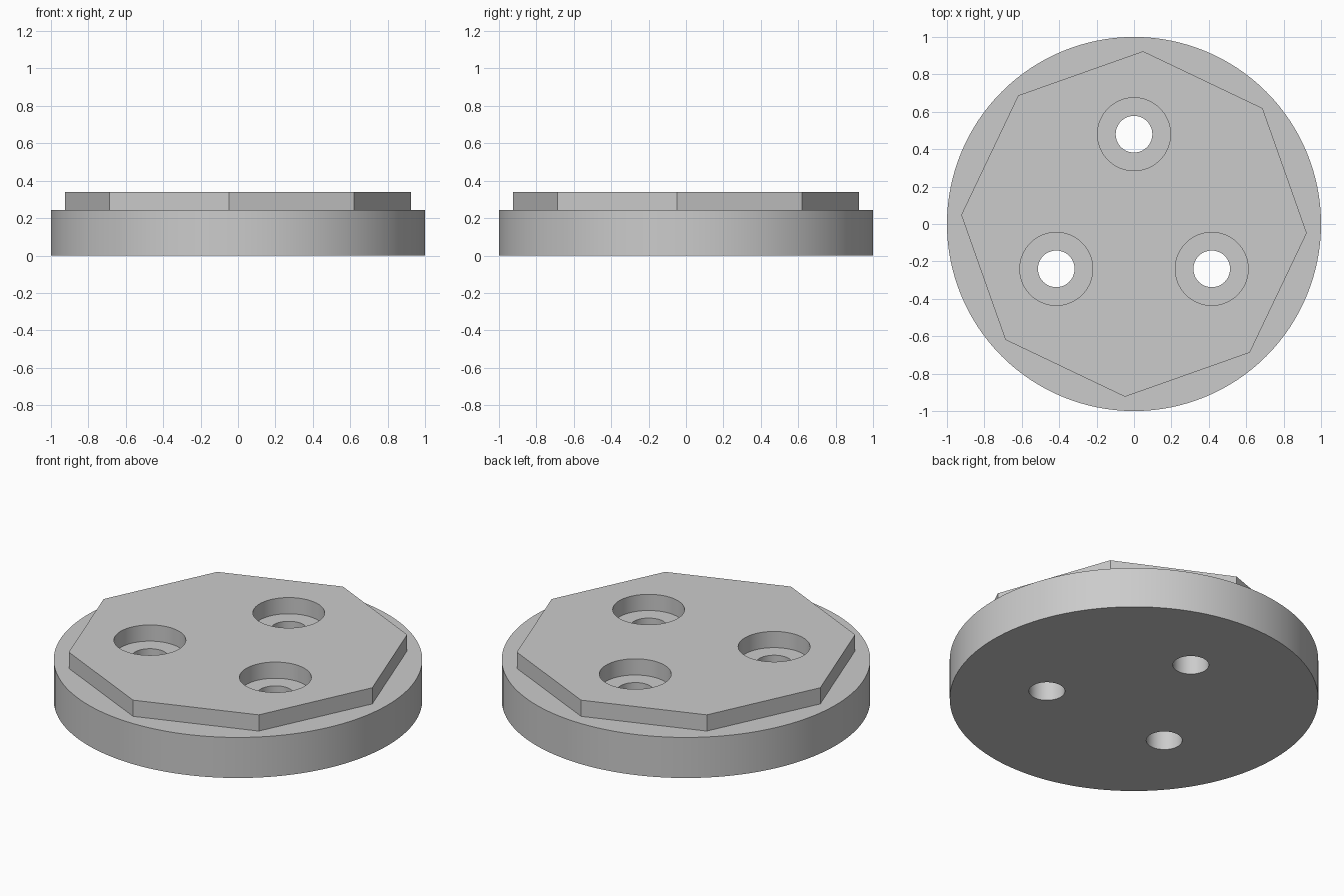
import bpy
import bmesh
from math import cos, sin, radians
from mathutils import Matrix, Vector

DISC_TOP, PLATE_TOP = 0.243, 0.34
BOLT_RADIUS = 0.48
bolt_spots = [(BOLT_RADIUS * cos(radians(a)), BOLT_RADIUS * sin(radians(a)))
              for a in (90, 210, 330)]

cube = bpy.data.objects.get("Cube")
if cube:
    bpy.data.objects.remove(cube, do_unlink=True)

grey = bpy.data.materials.new("plain grey")
grey.use_nodes = True
grey.diffuse_color = (0.6, 0.6, 0.6, 1)
grey.node_tree.nodes["Principled BSDF"].inputs["Base Color"].default_value = (0.6, 0.6, 0.6, 1)


def prisms(name, spots, radius, z0, z1, sides, turn=0):
    """One object holding an upright prism at each spot."""
    bm = bmesh.new()
    for x, y in spots:
        place = (Matrix.Translation(Vector((x, y, (z0 + z1) / 2)))
                 @ Matrix.Rotation(radians(turn), 4, "Z"))
        bmesh.ops.create_cone(bm, cap_ends=True, segments=sides, radius1=radius,
                              radius2=radius, depth=z1 - z0, matrix=place)
    mesh = bpy.data.meshes.new(name)
    bm.to_mesh(mesh)
    bm.free()
    mesh.materials.append(grey)
    obj = bpy.data.objects.new(name, mesh)
    bpy.context.collection.objects.link(obj)
    return obj


def combine(body, tool, operation):
    """Apply a boolean to the body and drop the tool."""
    mod = body.modifiers.new(tool.name, "BOOLEAN")
    mod.operation, mod.solver, mod.object = operation, "EXACT", tool
    bpy.context.view_layer.objects.active = body
    bpy.ops.object.modifier_apply(modifier=mod.name)
    bpy.data.objects.remove(tool, do_unlink=True)


# Round base with a raised, slightly turned octagon
centre = [(0, 0)]
body = prisms("mounting_disc", centre, 1, 0, DISC_TOP, 128)
octagon = prisms("octagon_plate", centre, 0.925, DISC_TOP / 2, PLATE_TOP, 8, turn=42)
combine(body, octagon, "UNION")

# Three counterbored bolt holes
combine(body, prisms("counterbores", bolt_spots, 0.195, DISC_TOP, 0.5, 64), "DIFFERENCE")
combine(body, prisms("bolt_holes", bolt_spots, 0.098, -0.1, 0.5, 48), "DIFFERENCE")

# Smooth round walls, crisp edges
bpy.ops.object.select_all(action="DESELECT")
body.select_set(True)
bpy.context.view_layer.objects.active = body
bpy.ops.object.shade_smooth_by_angle(angle=radians(30))
